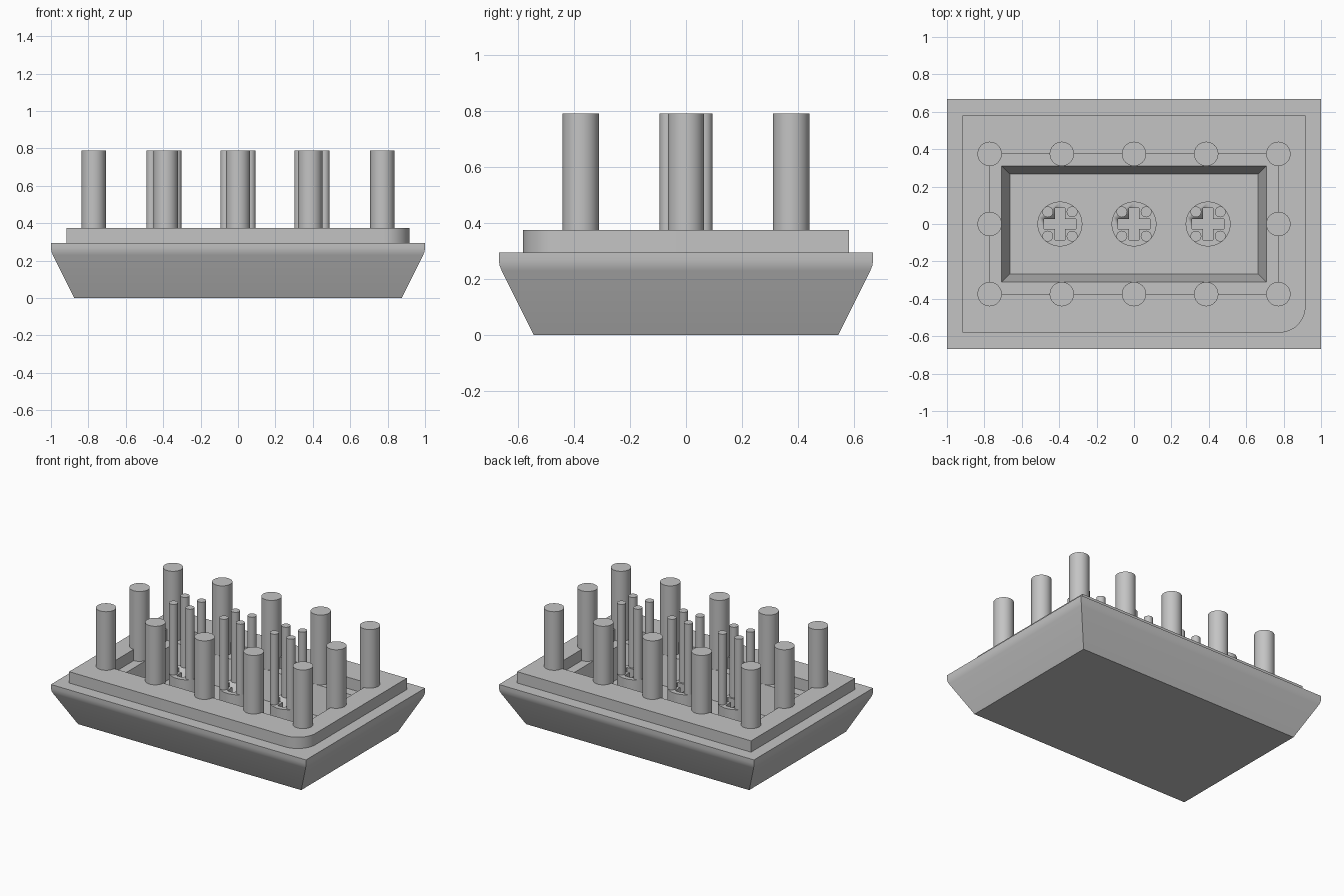
import bpy, bmesh, math

cube = bpy.data.objects.get("Cube")
if cube:
    bpy.data.objects.remove(cube, do_unlink=True)

grey = bpy.data.materials.new("plain_grey")
grey.use_nodes = True
GREY = (0.55, 0.55, 0.55, 1)
grey.diffuse_color = GREY
grey.node_tree.nodes["Principled BSDF"].inputs["Base Color"].default_value = GREY


def loft(name, rings, smooth=True):
    """Closed solid from stacked rings of points, capped at both ends."""
    bm = bmesh.new()
    loops = [[bm.verts.new(p) for p in ring] for ring in rings]
    for a, b in zip(loops, loops[1:]):
        for i in range(len(a)):
            j = (i + 1) % len(a)
            bm.faces.new((a[i], a[j], b[j], b[i]))
    bm.faces.new(loops[0][::-1])
    bm.faces.new(loops[-1])
    bmesh.ops.recalc_face_normals(bm, faces=bm.faces)
    mesh = bpy.data.meshes.new(name)
    bm.to_mesh(mesh)
    bm.free()
    mesh.materials.append(grey)
    obj = bpy.data.objects.new(name, mesh)
    bpy.context.collection.objects.link(obj)
    if smooth:
        activate(obj)
        bpy.ops.object.shade_smooth_by_angle(angle=math.radians(30))
    return obj


def activate(obj):
    bpy.ops.object.select_all(action="DESELECT")
    obj.select_set(True)
    bpy.context.view_layer.objects.active = obj


def rect(hx, hy, z):
    return [(-hx, -hy, z), (hx, -hy, z), (hx, hy, z), (-hx, hy, z)]


def prism(name, outline, z0, z1):
    return loft(name, [[(x, y, z) for x, y in outline] for z in (z0, z1)])


def circle(x, y, r, n=40):
    steps = [math.tau * i / n for i in range(n)]
    return [(x + r * math.cos(a), y + r * math.sin(a)) for a in steps]


def cut(obj, cutter):
    mod = obj.modifiers.new("cut", "BOOLEAN")
    mod.operation, mod.solver, mod.object = "DIFFERENCE", "EXACT", cutter
    cutter.hide_render = True
    activate(obj)
    bpy.ops.object.modifier_apply(modifier=mod.name)
    bpy.data.objects.remove(cutter, do_unlink=True)


RIM, DECK, TOP, FLOOR = 0.295, 0.375, 0.79, 0.1

# Flared tray: outer wall, rim, then down into the tapered pocket
outer = [(0.125, 0), (0.01, 0.23), (0.003, 0.248), (0, 0.268), (0, RIM)]
rings = [rect(1 - d, 0.667 - d, z) for d, z in outer]
rings += [rect(0.708, 0.31, RIM), rect(0.663, 0.267, FLOOR)]
loft("tray", rings)

# Raised frame with one rounded corner
HX, HY, R = 0.917, 0.581, 0.14
arc = [math.radians(-90 + 90 * i / 12) for i in range(13)]
outline = [(-HX, -HY)]
outline += [(HX - R + R * math.cos(a), -HY + R + R * math.sin(a)) for a in arc]
outline += [(HX, HY), (-HX, HY)]
frame = prism("raised_frame", outline, RIM, DECK)
cut(frame, loft("frame_cutter", [rect(0.772, 0.377, z) for z in (0.2, 0.5)], False))

# Posts around the frame opening
spots = [(0.386 * i, 0.375 * j) for i in range(-2, 3) for j in (-1, 0, 1)
         if abs(i) == 2 or j]
for x, y in spots:
    prism("post", circle(x, y, 0.065), RIM, TOP)

# Stems with a cross socket, each carrying four thin pins
ARM, W, STEM_TOP = 0.085, 0.026, 0.29
quarter = [(ARM, -W), (ARM, W), (W, W)]
for x in (-0.396, 0, 0.396):
    stem = prism("stem", circle(x, 0, 0.12), FLOOR, STEM_TOP)
    cross = []
    for k in range(4):
        c, s = round(math.cos(k * math.pi / 2)), round(math.sin(k * math.pi / 2))
        cross += [(x + c * u - s * v, s * u + c * v) for u, v in quarter]
    cut(stem, prism("cross_cutter", cross, FLOOR + 0.02, 0.4))
    for sx in (-1, 1):
        for sy in (-1, 1):
            prism("pin", circle(x + sx * 0.065, sy * 0.065, 0.029, 24), STEM_TOP, TOP)
